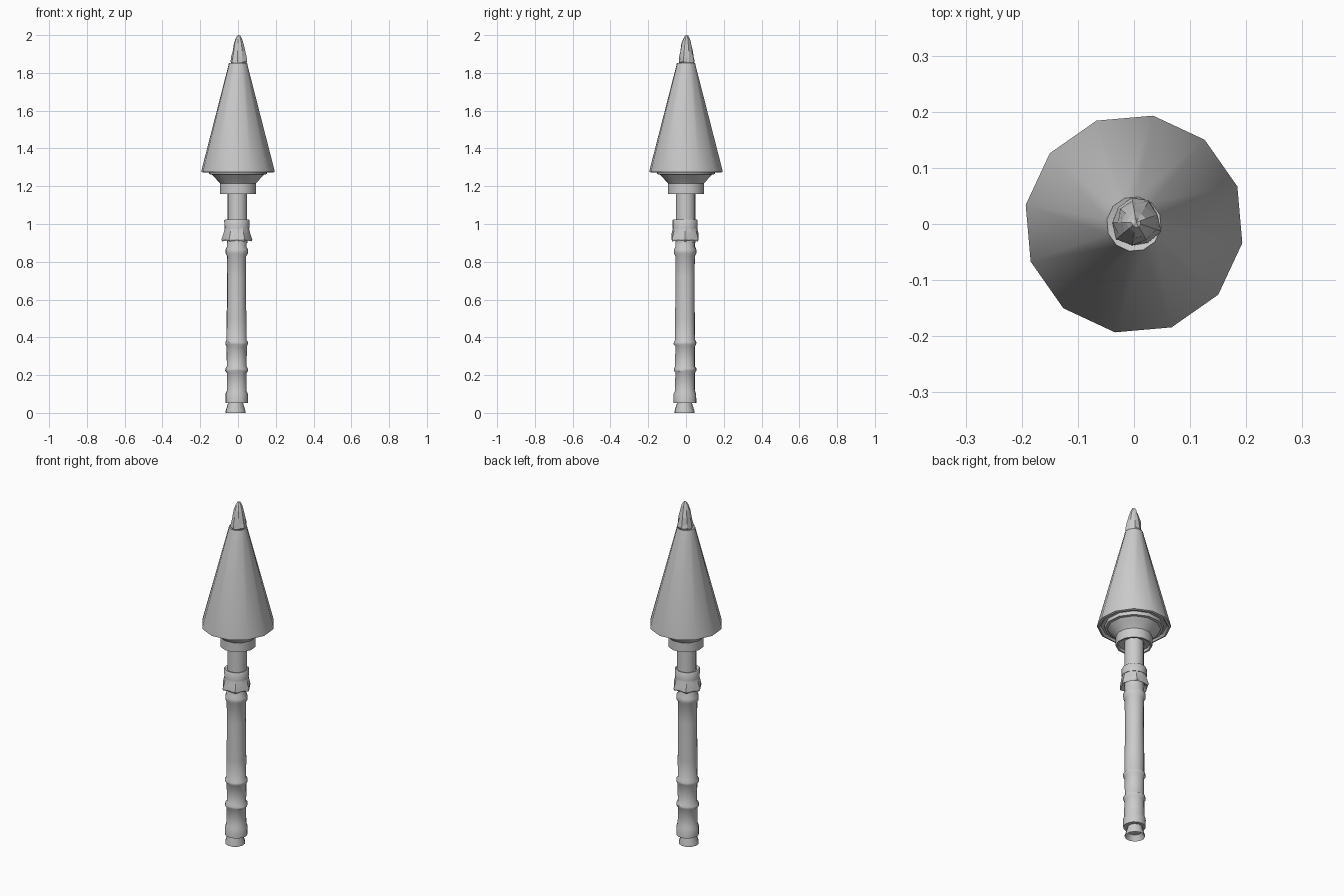
import bpy, bmesh, math, random

if "Cube" in bpy.data.objects:
    bpy.data.objects.remove(bpy.data.objects["Cube"])

random.seed(4)


def finish(name, bm, angle=35, smooth=True):
    bmesh.ops.recalc_face_normals(bm, faces=bm.faces)
    mesh = bpy.data.meshes.new(name)
    bm.to_mesh(mesh)
    bm.free()
    ob = bpy.data.objects.new(name, mesh)
    bpy.context.collection.objects.link(ob)
    if smooth:
        bpy.ops.object.select_all(action='DESELECT')
        ob.select_set(True)
        bpy.context.view_layer.objects.active = ob
        bpy.ops.object.shade_smooth_by_angle(angle=math.radians(angle))
    return ob


def lathe(name, profile, sides=12, centre=(0, 0), phase=20, shape=None, **kw):
    """Revolve (radius, z) points; radius 0 closes the end with a point."""
    bm = bmesh.new()
    rings = []
    for i, (r, z) in enumerate(profile):
        if r == 0:
            rings.append([bm.verts.new((*centre, z))] * sides)
            continue
        ring = []
        for k in range(sides):
            a = math.radians(phase) + 2 * math.pi * k / sides
            rr, zz = shape(i, k, r, z) if shape else (r, z)
            ring.append(bm.verts.new((centre[0] + rr * math.cos(a),
                                      centre[1] + rr * math.sin(a), zz)))
        rings.append(ring)
    for lo, hi in zip(rings, rings[1:]):
        for k in range(sides):
            n = (k + 1) % sides
            corners = list(dict.fromkeys([lo[k], lo[n], hi[n], hi[k]]))
            bm.faces.new(corners)
    return finish(name, bm, **kw)


# pommel: flared foot with a hollow underside
lathe("pommel", [(0, 0.035), (0.036, 0.03), (0.054, 0.0), (0.054, 0.008),
                 (0.041, 0.05), (0.04, 0.07)], 12, (-0.013, -0.008))

# handle: slightly uneven grip with raised rings
grip = [(0, 0.06), (0.04, 0.055), (0.060, 0.052), (0.060, 0.10), (0.054, 0.115)]
for ring_z in (0.23, 0.37):
    grip += [(0.053, ring_z - 0.018), (0.060, ring_z - 0.007),
             (0.060, ring_z + 0.005), (0.053, ring_z + 0.016)]
grip += [(0.053, 0.5), (0.051, 0.6), (0.051, 0.72), (0.052, 0.83),
         (0.060, 0.845), (0.060, 0.865), (0.052, 0.88), (0.052, 0.95)]


def uneven(i, k, r, z):
    return (r + random.uniform(-0.0015, 0.0015), z)


lathe("handle", grip, 14, (-0.007, -0.005), shape=uneven, angle=40)

# guard: band with a scalloped skirt
def scallop(i, k, r, z):
    if i in (1, 2) and k % 2:
        return (r - 0.011, z + 0.004)
    return (r, z)


lathe("guard_skirt", [(0.052, 0.925), (0.078, 0.908), (0.082, 0.916),
                      (0.071, 0.95), (0.062, 0.985), (0.062, 1.0)],
      12, (-0.006, -0.005), phase=0, shape=scallop, angle=25)
lathe("guard_band", [(0.05, 0.975), (0.067, 0.975), (0.068, 1.018),
                     (0.064, 1.024), (0.05, 1.02)], 12, (-0.006, -0.005))

# neck between guard and head
lathe("neck", [(0.053, 0.9), (0.052, 1.0), (0.052, 1.22)], 14, (-0.003, -0.002))

# collar: flared cup under the head, open underneath
lathe("collar", [(0.052, 1.18), (0.085, 1.175), (0.088, 1.16), (0.097, 1.16),
                 (0.097, 1.215), (0.106, 1.226), (0.125, 1.245),
                 (0.142, 1.262), (0.156, 1.264), (0.156, 1.285)], 12)

# head: twelve-sided cone with a thin rim and a recessed underside
lathe("head", [(0.09, 1.29), (0.175, 1.285), (0.185, 1.272), (0.196, 1.276),
               (0.196, 1.285), (0.052, 1.838), (0.049, 1.852), (0.036, 1.848)],
      12, angle=40)

# tip: rough chipped crystal, flat shaded
def chipped(i, k, r, z):
    return (r * random.uniform(0.87, 1.06), z + random.uniform(-0.006, 0.006))


lathe("tip", [(0.036, 1.84), (0.045, 1.856), (0.042, 1.88), (0.036, 1.915),
              (0.028, 1.95), (0.018, 1.981), (0.009, 1.993), (0, 2.0)],
      9, (0.004, 0.003), shape=chipped, smooth=False)
